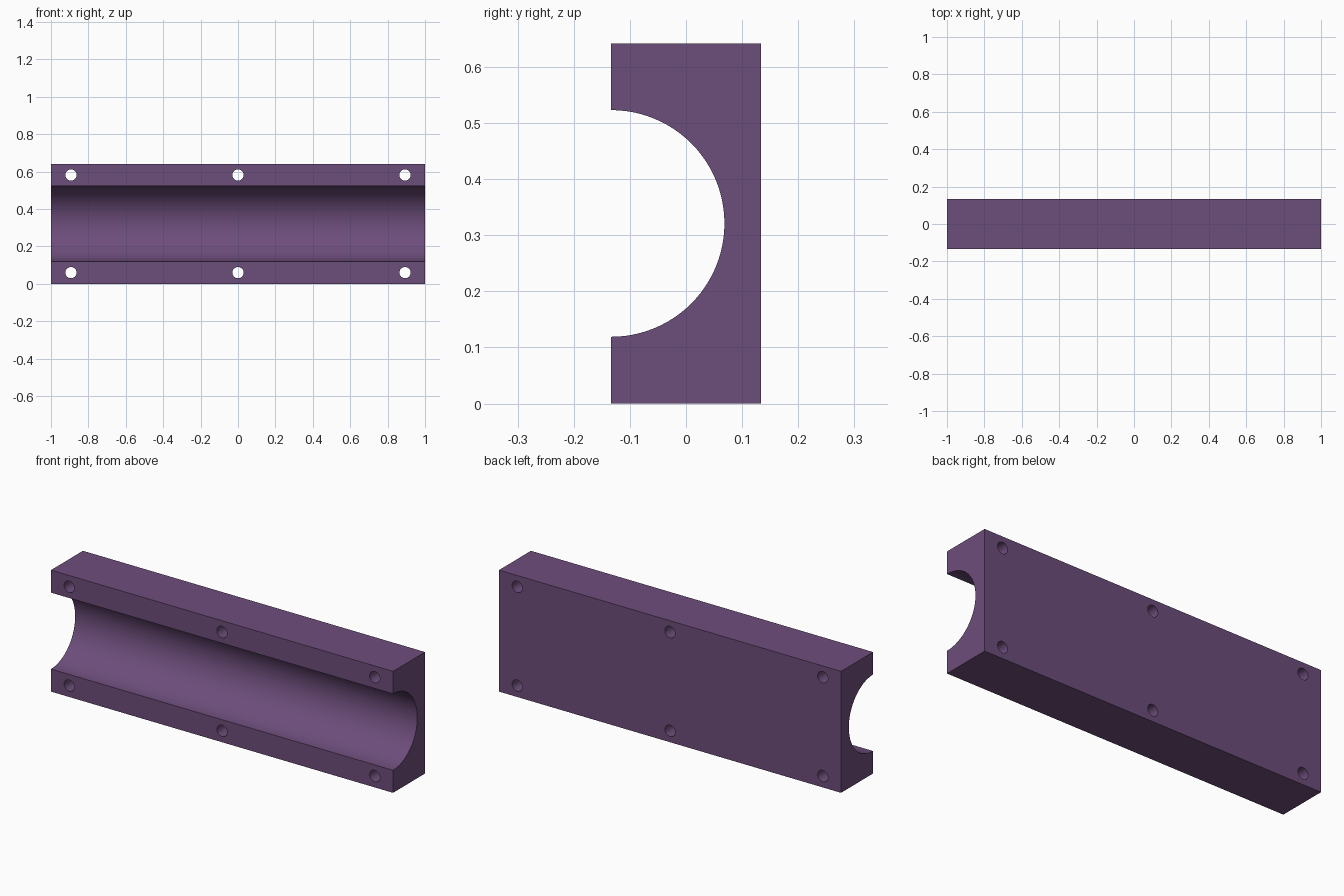
import bpy
import bmesh
from math import sin, cos, pi
from mathutils import Matrix, Vector

cube = bpy.data.objects.get("Cube")
if cube:
    bpy.data.objects.remove(cube, do_unlink=True)

LENGTH, DEPTH, HEIGHT = 2.0, 0.267, 0.642
TROUGH_R, TROUGH_STEPS = 0.202, 48
HOLE_R, HOLE_X, HOLE_Z = 0.03, 0.893, 0.261
FRONT, BACK, MID = -DEPTH / 2, DEPTH / 2, HEIGHT / 2


def make_object(name, bm):
    bmesh.ops.recalc_face_normals(bm, faces=bm.faces)
    mesh = bpy.data.meshes.new(name)
    bm.to_mesh(mesh)
    bm.free()
    obj = bpy.data.objects.new(name, mesh)
    bpy.context.scene.collection.objects.link(obj)
    return obj


# Purple material
purple = bpy.data.materials.new("muted purple")
purple.use_nodes = True
color = (0.152, 0.074, 0.198, 1)
purple.diffuse_color = color
shader = next(n for n in purple.node_tree.nodes if n.type == "BSDF_PRINCIPLED")
shader.inputs["Base Color"].default_value = color

# Block: side profile with a half-round trough, extruded along x
profile = [(FRONT, HEIGHT), (BACK, HEIGHT), (BACK, 0), (FRONT, 0)]
for i in range(TROUGH_STEPS + 1):
    a = -pi / 2 + pi * i / TROUGH_STEPS
    profile.append((FRONT + TROUGH_R * cos(a), MID + TROUGH_R * sin(a)))
bm = bmesh.new()
end = bm.faces.new([bm.verts.new((-LENGTH / 2, y, z)) for y, z in profile])
swept = bmesh.ops.extrude_face_region(bm, geom=[end], use_keep_orig=True)
moved = [v for v in swept["geom"] if isinstance(v, bmesh.types.BMVert)]
bmesh.ops.translate(bm, verts=moved, vec=Vector((LENGTH, 0, 0)))
block = make_object("trough_block", bm)
block.data.materials.append(purple)

# Bolt holes: six cylinders through the two flanges
bm = bmesh.new()
for x in (-HOLE_X, 0, HOLE_X):
    for z in (MID - HOLE_Z, MID + HOLE_Z):
        place = Matrix.Translation((x, 0, z)) @ Matrix.Rotation(pi / 2, 4, "X")
        bmesh.ops.create_cone(bm, cap_ends=True, segments=32, radius1=HOLE_R,
                              radius2=HOLE_R, depth=DEPTH * 2, matrix=place)
cutter = make_object("bolt_hole_cutter", bm)
cutter.data.materials.append(purple)
cutter.hide_render = True

cut = block.modifiers.new("bolt holes", "BOOLEAN")
cut.operation = "DIFFERENCE"
cut.solver = "EXACT"
cut.object = cutter
bpy.context.view_layer.objects.active = block
bpy.ops.object.modifier_apply(modifier=cut.name)
bpy.data.objects.remove(cutter, do_unlink=True)
